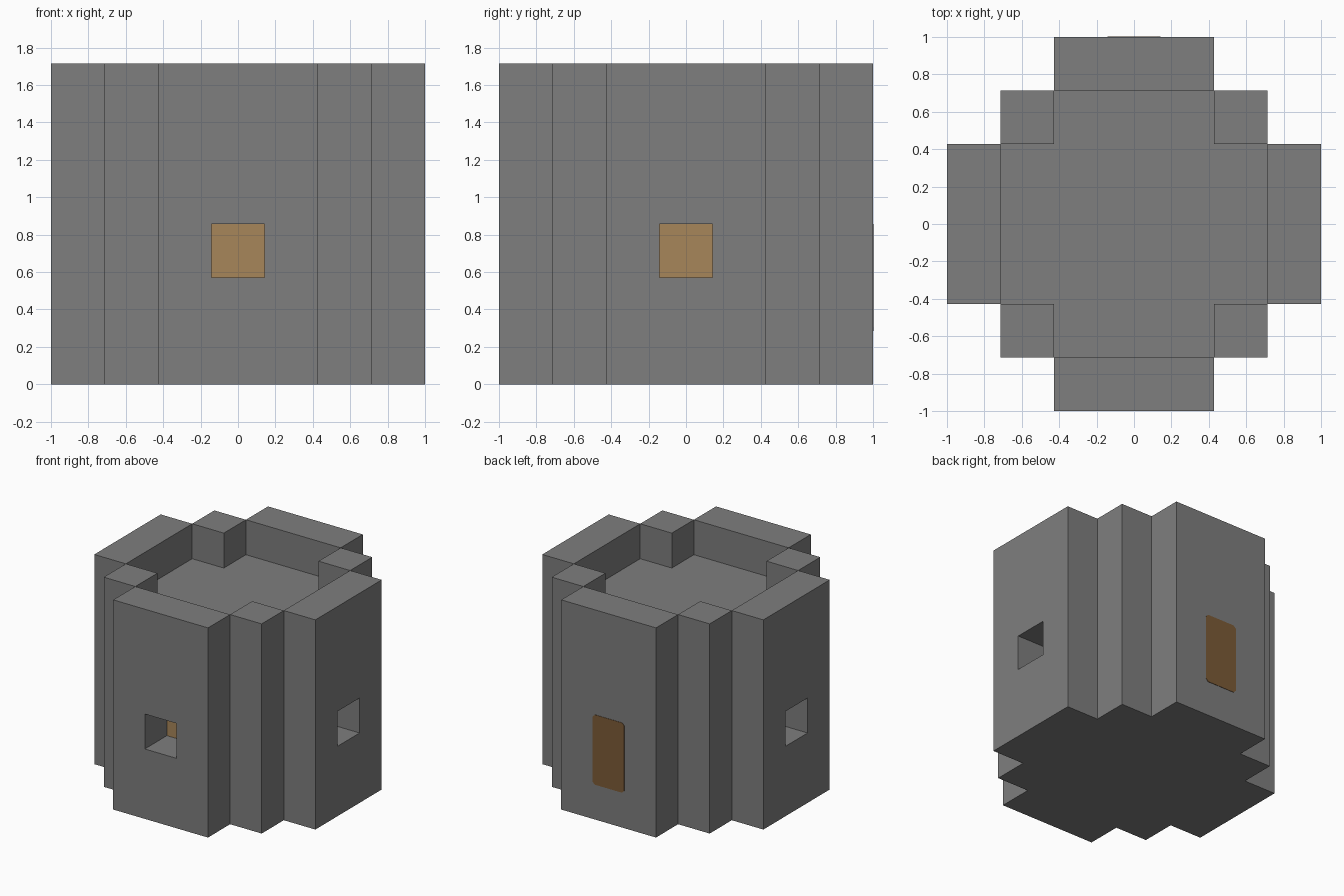
import bpy
import bmesh
from mathutils import Vector

default = bpy.data.objects.get("Cube")
if default:
    bpy.data.objects.remove(default, do_unlink=True)

U = 2 / 7          # edge length of one building block
LAYERS = 6


def material(name, r, g, b):
    mat = bpy.data.materials.new(name)
    mat.use_nodes = True
    mat.diffuse_color = (r, g, b, 1)
    mat.node_tree.nodes["Principled BSDF"].inputs["Base Color"].default_value = (r, g, b, 1)
    return mat


stone = material("grey stone", 0.21, 0.21, 0.21)
shutter = material("tan wood", 0.39, 0.24, 0.10)
door_wood = material("dark brown wood", 0.20, 0.105, 0.038)


def new_object(name, bm, mats):
    mesh = bpy.data.meshes.new(name)
    bm.to_mesh(mesh)
    bm.free()
    obj = bpy.data.objects.new(name, mesh)
    for mat in mats:
        mesh.materials.append(mat)
    bpy.context.collection.objects.link(obj)
    return obj


def is_window(x, y, z):
    """One-block niches in the front, left and right walls."""
    return z == 2 and (x, y) in {(0, -3), (3, 0), (-3, 0)}


def is_solid(x, y, z):
    """Stepped round plan, with a one-block deep roof recess."""
    near, far = sorted((abs(x), abs(y)))
    inside = far <= 2 or (far == 3 and near <= 1)
    if not inside or not 0 <= z < LAYERS or is_window(x, y, z):
        return False
    parapet = far == 3 or near == 2
    return z < LAYERS - 1 or parapet


# Tower: the exposed faces of all solid blocks
bm = bmesh.new()
axes = [Vector(a) for a in ((1, 0, 0), (0, 1, 0), (0, 0, 1))]
for x in range(-3, 4):
    for y in range(-3, 4):
        for z in range(LAYERS):
            if not is_solid(x, y, z):
                continue
            centre = Vector((x, y, z + 0.5))
            for i in range(3):
                for sign in (1, -1):
                    n = axes[i] * sign
                    beside = (x + int(n.x), y + int(n.y), z + int(n.z))
                    if is_solid(*beside):
                        continue
                    a, b = axes[(i + 1) % 3] / 2, axes[(i + 2) % 3] / 2 * sign
                    mid = centre + n / 2
                    corners = (mid - a - b, mid + a - b, mid + a + b, mid - a + b)
                    face = bm.faces.new([bm.verts.new(c * U) for c in corners])
                    # Wooden shutter closing the back of each niche
                    outward = n.x * x + n.y * y > 0
                    face.material_index = int(is_window(*beside) and outward)
bmesh.ops.remove_doubles(bm, verts=bm.verts, dist=0.001)
new_object("tower", bm, (stone, shutter))

# Door: thin plate with clipped corners on the back wall
bm = bmesh.new()
bmesh.ops.create_cube(bm, size=1)
bmesh.ops.scale(bm, verts=bm.verts, vec=(U, 0.006, 2 * U))
upright = [e for e in bm.edges if abs(e.verts[0].co.y - e.verts[1].co.y) > 0.001]
bmesh.ops.bevel(bm, geom=upright, offset=0.02, segments=1, affect='EDGES')
bmesh.ops.translate(bm, verts=bm.verts, vec=(0, 1, 2 * U))
new_object("door", bm, (door_wood,))
